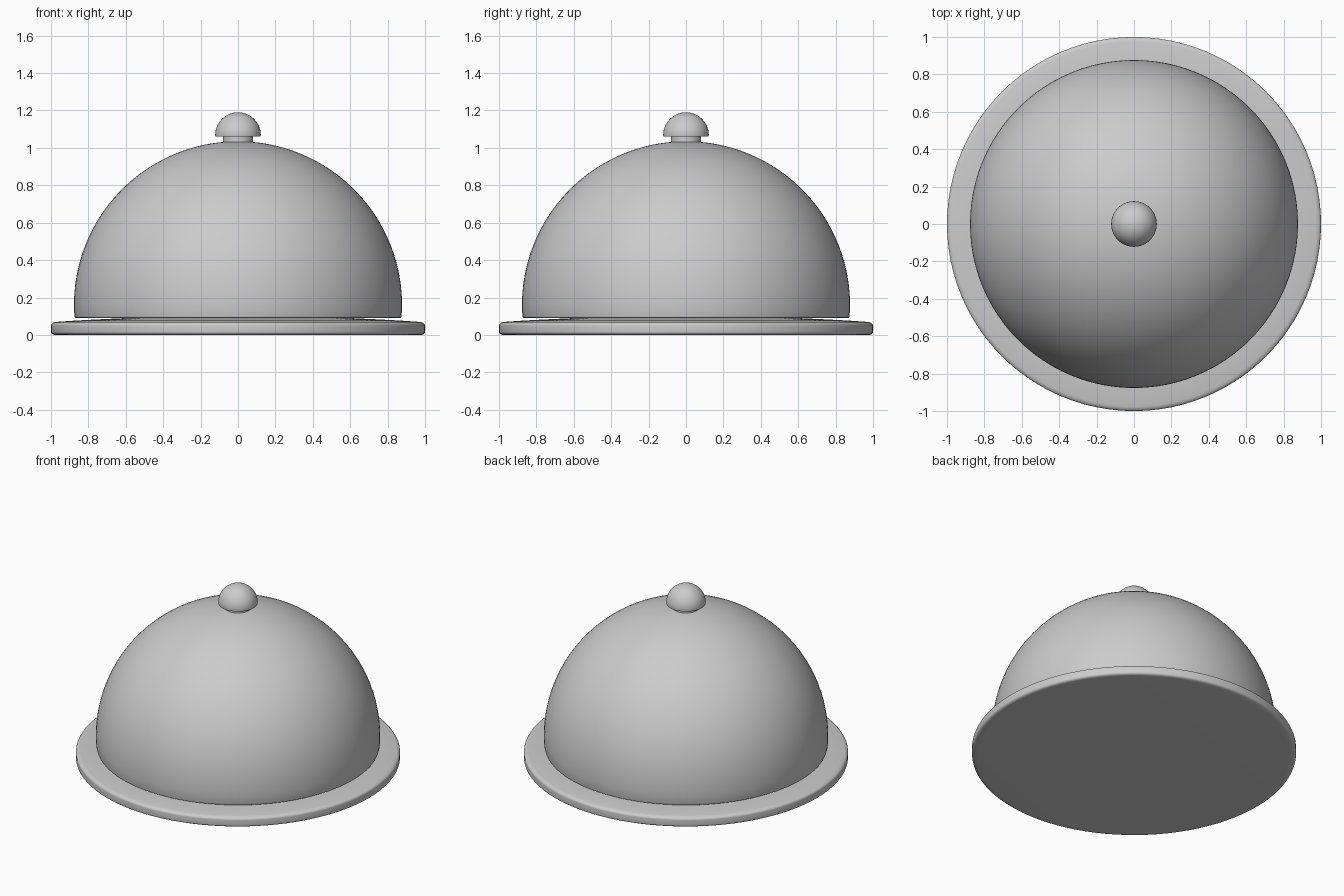
import bpy, bmesh, math
from mathutils import Matrix

if "Cube" in bpy.data.objects:
    bpy.data.objects.remove(bpy.data.objects["Cube"])


def lathe(name, profile, steps=96):
    """Revolve an (r, z) profile around the z axis."""
    bm = bmesh.new()
    vs = [bm.verts.new((r, 0, z)) for r, z in profile]
    es = [bm.edges.new(p) for p in zip(vs, vs[1:])]
    bmesh.ops.spin(bm, geom=vs + es, cent=(0, 0, 0), axis=(0, 0, 1),
                   angle=math.tau, steps=steps, use_duplicate=False)
    bmesh.ops.remove_doubles(bm, verts=bm.verts, dist=1e-4)
    bmesh.ops.recalc_face_normals(bm, faces=bm.faces)
    me = bpy.data.meshes.new(name)
    bm.to_mesh(me)
    bm.free()
    ob = bpy.data.objects.new(name, me)
    bpy.context.collection.objects.link(ob)
    bpy.ops.object.select_all(action='DESELECT')
    bpy.context.view_layer.objects.active = ob
    ob.select_set(True)
    bpy.ops.object.shade_smooth_by_angle(angle=math.radians(35))
    return ob


def arc(rx, rz, cz, a0, a1, n, cr=0.0):
    """Points of an elliptical arc, angles in degrees from the horizontal."""
    out = []
    for i in range(n + 1):
        a = math.radians(a0 + (a1 - a0) * i / n)
        out.append((max(cr + rx * math.cos(a), 0.0), cz + rz * math.sin(a)))
    return out


# Serving plate: flat base, rounded rim, gently raised top
plate = [(0, 0), (0.96, 0)]
plate += arc(0.025, 0.015, 0.015, -70, 0, 5, cr=0.975)
plate += arc(0.035, 0.02, 0.05, 0, 75, 6, cr=0.965)
plate += [(0.88, 0.076), (0.75, 0.083), (0.6, 0.09), (0, 0.09)]
lathe("plate", plate)

# Hollow dome cover with a softly rounded lip
dome = arc(0.845, 0.845, 0.16, 90, 0, 32) + [(0.845, 0.1), (0.85, 0.09), (0.865, 0.09)]
dome += [(0.872, 0.094), (0.875, 0.105)] + arc(0.877, 0.875, 0.16, 0, 90, 40)
lathe("dome_cover", dome)

# Knob stem
lathe("knob_stem", [(0, 1.0), (0.08, 1.0), (0.08, 1.07), (0, 1.07)], 48)

# Half-round knob
knob = [(0, 1.06), (0.12, 1.06)] + arc(0.122, 0.122, 1.068, 0, 90, 16)
lathe("knob", knob, 48)
